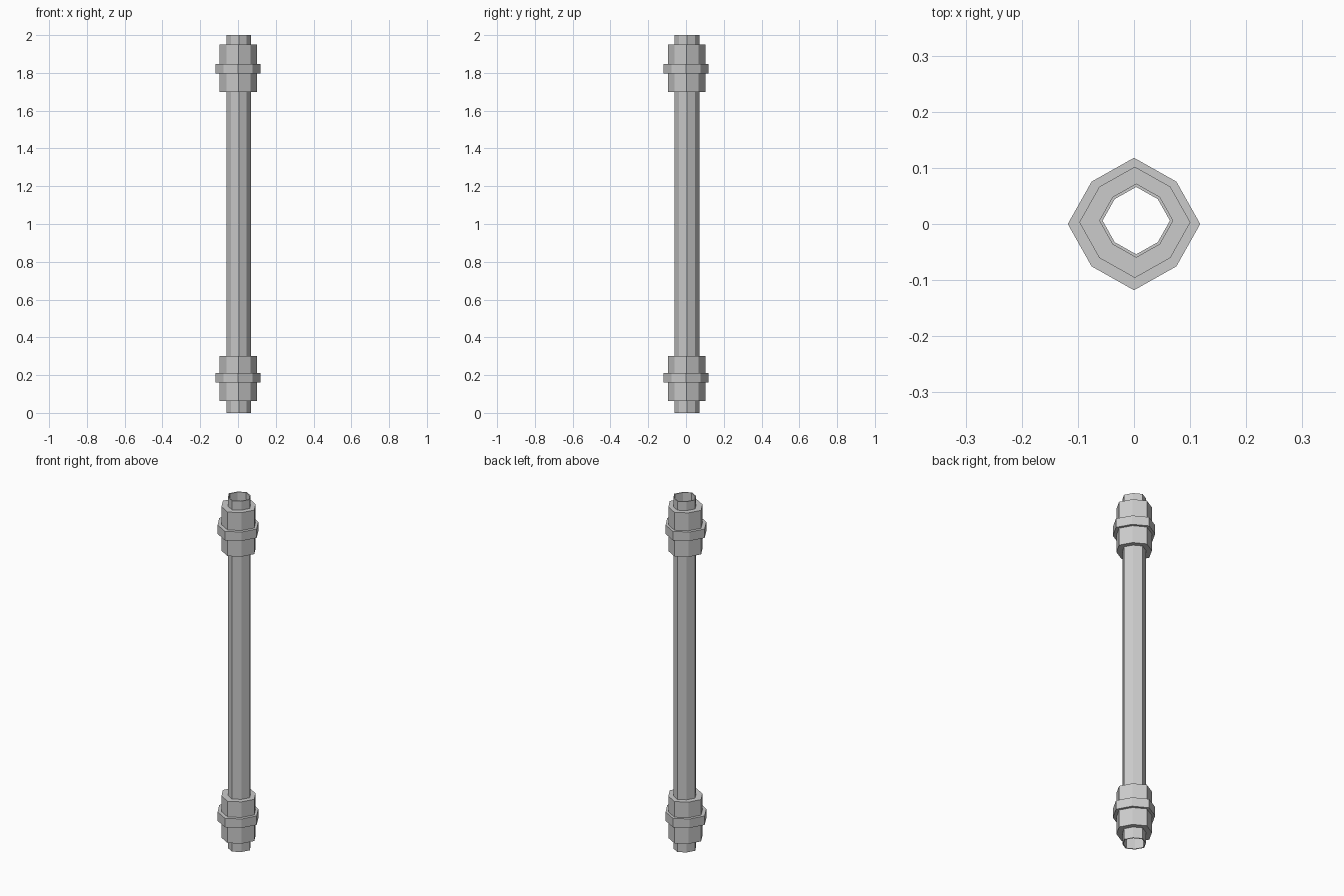
import bpy, bmesh

if "Cube" in bpy.data.objects:
    bpy.data.objects.remove(bpy.data.objects["Cube"])

TUBE_C, COLLAR_C, BAND_C = (0.004, 0.006), (0.0015, 0.003), (0, 0)
TUBE_R, BORE_R, COLLAR_R, BAND_R = 0.066, 0.06, 0.099, 0.118


def outline(center, r):
    """Eight-sided outline with slightly pulled-in diagonals."""
    d = r * 0.64
    pts = [(r, 0), (d, d), (0, r), (-d, d), (-r, 0), (-d, -d), (0, -r), (d, -d)]
    return [(center[0] + x, center[1] + y) for x, y in pts]


def sleeve(name, outer, inner, z0, z1):
    """Hollow eight-sided sleeve between two outlines."""
    bm = bmesh.new()
    loops = [[bm.verts.new((x, y, z)) for x, y in pts]
             for pts, z in ((outer, z0), (outer, z1), (inner, z1), (inner, z0))]
    for k in range(4):
        a, b = loops[k], loops[(k + 1) % 4]
        for i in range(8):
            j = (i + 1) % 8
            bm.faces.new((a[i], a[j], b[j], b[i]))
    bmesh.ops.recalc_face_normals(bm, faces=bm.faces[:])
    mesh = bpy.data.meshes.new(name)
    bm.to_mesh(mesh)
    bm.free()
    obj = bpy.data.objects.new(name, mesh)
    bpy.context.collection.objects.link(obj)
    return obj


tube = outline(TUBE_C, TUBE_R)
bore = outline(TUBE_C, BORE_R)
collar = outline(COLLAR_C, COLLAR_R)
band = outline(BAND_C, BAND_R)

# Long open pipe
sleeve("pipe", tube, bore, 0, 2)

# Collar with a raised band near each end
for end, c0, c1, b0, b1 in (("lower", 0.062, 0.30, 0.16, 0.211),
                            ("upper", 1.698, 1.949, 1.796, 1.847)):
    sleeve(end + "_collar", collar, tube, c0, c1)
    sleeve(end + "_band", band, collar, b0, b1)
